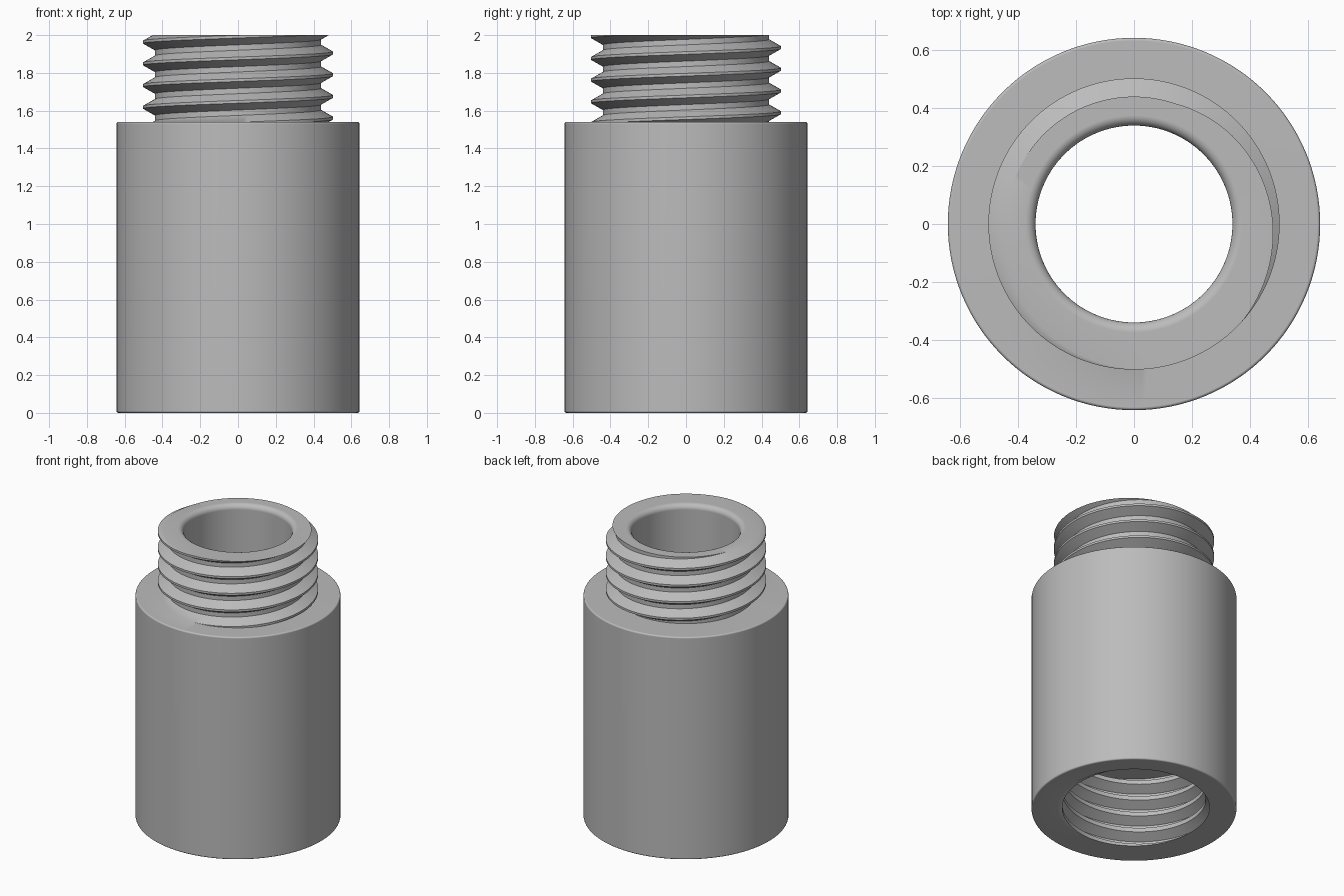
import bpy, bmesh, math

cube = bpy.data.objects.get("Cube")
if cube:
    bpy.data.objects.remove(cube, do_unlink=True)

COLUMNS = 128
PITCH = 0.115
BODY_R, BODY_TOP, HEIGHT = 0.643, 1.54, 2.0
BORE_R, SOCKET_TOP = 0.34, 0.52
EDGE, BORE_EDGE = 0.01, 0.035


def thread_wall(theta, phase, z0, z1, root, crest):
    """Wall of a right-hand thread at one angle, upwards, trimmed to z0..z1."""
    # crest flat, falling flank, root flat, rising flank over one pitch
    shape = [(-1 / 16, crest), (1 / 16, crest), (3 / 8, root), (5 / 8, root), (15 / 16, crest)]
    lead = phase + PITCH * theta / math.tau

    def radius(z):
        t = ((z - lead) / PITCH + 1 / 16) % 1 - 1 / 16
        for (a, ra), (b, rb) in zip(shape, shape[1:]):
            if t <= b:
                return ra + (rb - ra) * (t - a) / (b - a)
        return crest

    first = math.floor((z0 - phase) / PITCH) - 3
    last = math.ceil((z1 - phase) / PITCH) + 3
    wall = []
    for turn in range(first, last):
        for offset, r in shape[:4]:
            z = lead + (turn + offset) * PITCH
            trimmed = min(max(z, z0), z1)
            wall.append((r if trimmed == z else radius(trimmed), trimmed))
    return wall


def fillet(r, z, size, start, steps):
    """Quarter arc about (r, z), turning counter-clockwise from start degrees."""
    return [(r + size * math.cos(a), z + size * math.sin(a))
            for a in (math.radians(start + 90 * i / steps) for i in range(steps + 1))]


def section(theta):
    """Closed outline of the adapter wall at one angle."""
    # outer body
    pts = fillet(BODY_R - EDGE, EDGE, EDGE, -90, 3)
    pts += fillet(BODY_R - EDGE, BODY_TOP - EDGE, EDGE, 0, 3)
    # threaded neck
    pts += thread_wall(theta, 1.963 - PITCH / 2, BODY_TOP, HEIGHT, 0.44, 0.503)
    # rounded bore mouth, bore and inner shoulder
    pts += fillet(BORE_R + BORE_EDGE, HEIGHT - BORE_EDGE, BORE_EDGE, 90, 6)
    pts.append((BORE_R, SOCKET_TOP))
    # threaded socket
    pts += reversed(thread_wall(theta, -PITCH / 8, 0, SOCKET_TOP, 0.45, 0.513))
    return pts


# sweep the outline round the axis; the two ends meet and are welded
bm = bmesh.new()
rings = []
for i in range(COLUMNS + 1):
    a = math.tau * i / COLUMNS
    rings.append([bm.verts.new((r * math.cos(a), r * math.sin(a), z)) for r, z in section(a)])
for left, right in zip(rings, rings[1:]):
    n = len(left)
    for j in range(n):
        k = (j + 1) % n
        bm.faces.new((left[j], right[j], right[k], left[k]))
bmesh.ops.remove_doubles(bm, verts=bm.verts, dist=0.0002)
bmesh.ops.dissolve_degenerate(bm, edges=bm.edges, dist=0.0001)

mesh = bpy.data.meshes.new("threaded_adapter")
bm.to_mesh(mesh)
bm.free()
adapter = bpy.data.objects.new("threaded_adapter", mesh)
bpy.context.collection.objects.link(adapter)

# plain grey material
grey = bpy.data.materials.new("plain_grey")
grey.use_nodes = True
colour = (0.5, 0.5, 0.5, 1)
grey.diffuse_color = colour
grey.node_tree.nodes["Principled BSDF"].inputs["Base Color"].default_value = colour
mesh.materials.append(grey)

# smooth rounds, crisp thread edges
bpy.ops.object.select_all(action="DESELECT")
adapter.select_set(True)
bpy.context.view_layer.objects.active = adapter
bpy.ops.object.shade_smooth_by_angle(angle=math.radians(35))
weighted = adapter.modifiers.new("weighted_normals", "WEIGHTED_NORMAL")
weighted.keep_sharp = True
